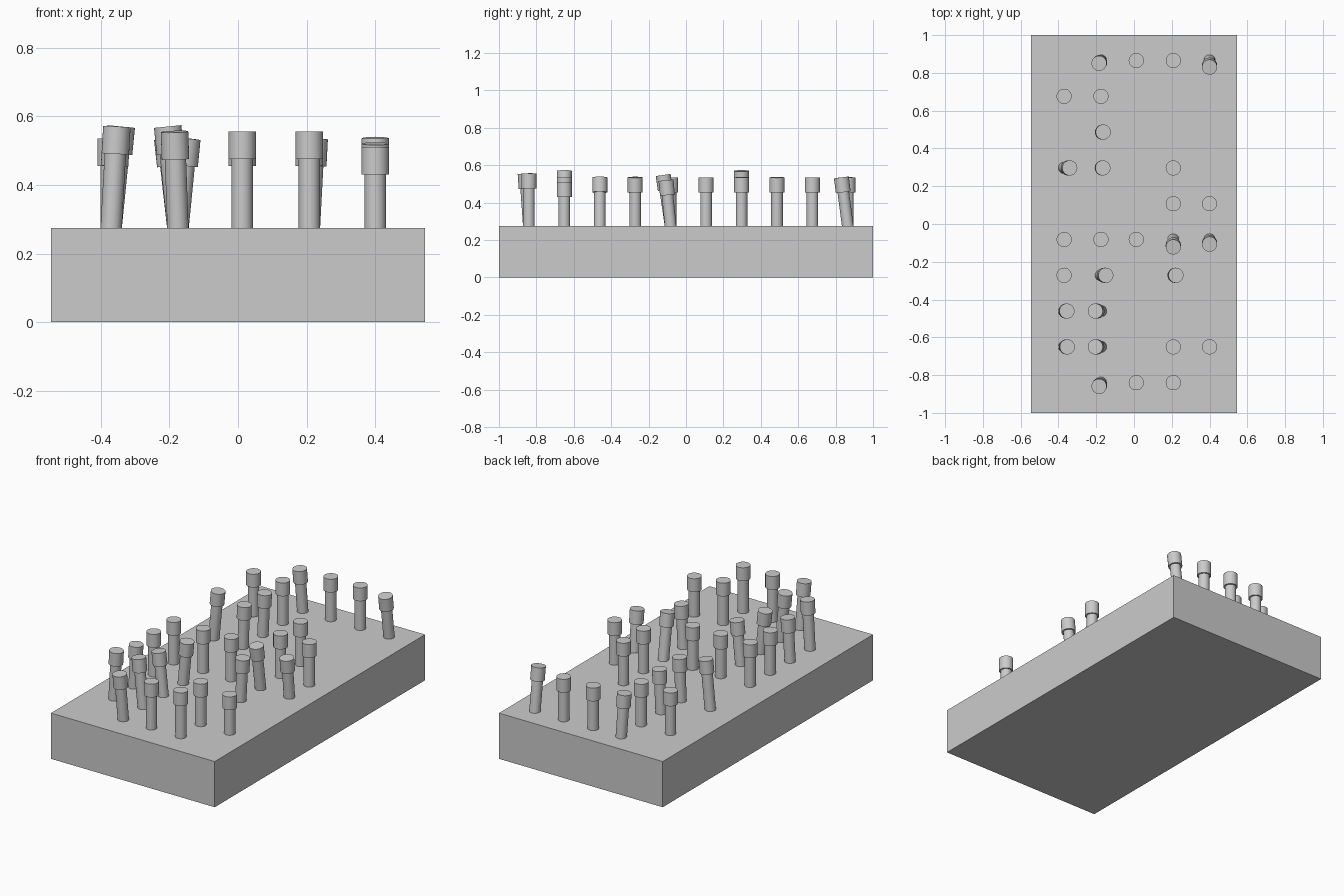
import bpy
from mathutils import Vector

cube = bpy.data.objects.get("Cube")
if cube:
    bpy.data.objects.remove(cube, do_unlink=True)

grey = bpy.data.materials.new("plain grey")
grey.use_nodes = True
colour = (0.6, 0.6, 0.6, 1)
grey.diffuse_color = colour
grey.node_tree.nodes["Principled BSDF"].inputs["Base Color"].default_value = colour

BLOCK_TOP = 0.275
CAP_HEIGHT = 0.08

# Block
bpy.ops.mesh.primitive_cube_add(size=1, location=(0, 0, BLOCK_TOP / 2))
block = bpy.context.object
block.name = "block"
block.scale = (1.09, 2, BLOCK_TOP)
bpy.ops.object.transform_apply(location=False, rotation=False, scale=True)
block.data.materials.append(grey)


def rod(name, radius, start, end):
    """Smooth cylinder between two points."""
    axis = end - start
    bpy.ops.mesh.primitive_cylinder_add(vertices=32, radius=radius, depth=axis.length,
                                        location=(start + end) / 2)
    obj = bpy.context.object
    obj.name = name
    obj.rotation_mode = 'QUATERNION'
    obj.rotation_quaternion = Vector((0, 0, 1)).rotation_difference(axis)
    obj.data.materials.append(grey)
    bpy.ops.object.shade_smooth_by_angle()


# Peg grid, listed from the front row to the back row
LAYOUT = (".ooo.", "oo.oo", "oo...", "oo.o.", "ooooo",
          "...oo", "oo.o.", ".o...", "oo...", ".oooo")
COLUMNS = (-0.37, -0.175, 0.012, 0.208, 0.4)
ROW_START, ROW_STEP = -0.84, 0.1895

# Leaning pegs: (column, row) -> sideways shift of the top in x and y
LEAN = {
    (1, 0): (-0.01, -0.02), (0, 1): (0.017, 0), (1, 1): (-0.03, 0),
    (0, 2): (0.015, 0), (1, 2): (-0.03, 0), (1, 3): (0.026, 0),
    (3, 3): (0.014, 0), (3, 4): (0, -0.04), (4, 4): (0, -0.025),
    (0, 6): (0.03, 0), (1, 6): (0.01, 0), (1, 7): (0.012, 0),
    (1, 9): (-0.01, -0.015), (4, 9): (0, -0.035),
}
# Pegs that stand taller or shorter than the rest
TOP = {(1, 0): 0.555, (2, 0): 0.555, (3, 0): 0.555, (0, 1): 0.57, (1, 1): 0.57,
       (4, 1): 0.51, (0, 6): 0.57, (3, 4): 0.548, (4, 4): 0.52}

# Pegs: shaft and cap
for row, line in enumerate(LAYOUT):
    for col, mark in enumerate(line):
        if mark != "o":
            continue
        shift = LEAN.get((col, row), (0, 0))
        base = Vector((COLUMNS[col], ROW_START + ROW_STEP * row, BLOCK_TOP - 0.005))
        tip = Vector((base.x + shift[0], base.y + shift[1], TOP.get((col, row), 0.535)))
        neck = tip - (tip - base).normalized() * CAP_HEIGHT
        rod("peg_shaft", 0.031, base, neck)
        rod("peg_cap", 0.04, neck, tip)
